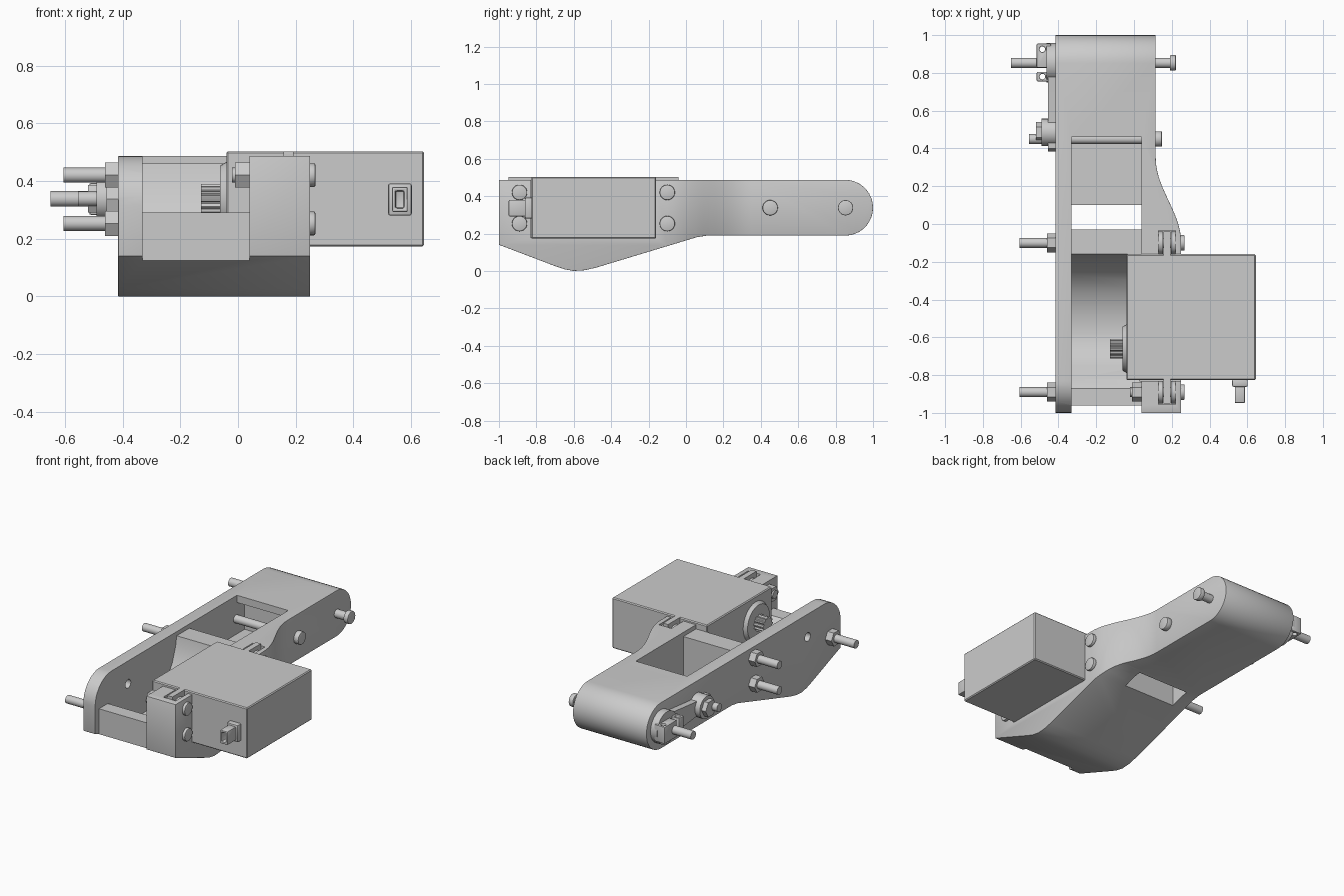
import bpy, bmesh, math
from mathutils import Matrix, Vector

if "Cube" in bpy.data.objects:
    bpy.data.objects.remove(bpy.data.objects["Cube"])

grey = bpy.data.materials.new("plain_grey")
grey.diffuse_color = (0.6, 0.6, 0.6, 1)
grey.use_nodes = True
grey.node_tree.nodes["Principled BSDF"].inputs["Base Color"].default_value = grey.diffuse_color


def finish(name, bm):
    bmesh.ops.recalc_face_normals(bm, faces=bm.faces)
    me = bpy.data.meshes.new(name)
    bm.to_mesh(me)
    bm.free()
    me.materials.append(grey)
    ob = bpy.data.objects.new(name, me)
    bpy.context.collection.objects.link(ob)
    return ob


def prism(name, pts, axis, lo, hi):
    """Extrude a 2D outline along an axis: x takes (y,z), y takes (x,z), z takes (x,y)."""
    place = {'x': lambda p: (lo, p[0], p[1]),
             'y': lambda p: (p[0], lo, p[1]),
             'z': lambda p: (p[0], p[1], lo)}[axis]
    bm = bmesh.new()
    face = bm.faces.new([bm.verts.new(place(p)) for p in pts])
    new = bmesh.ops.extrude_face_region(bm, geom=[face])["geom"]
    step = Vector([hi - lo if a == axis else 0 for a in 'xyz'])
    bmesh.ops.translate(bm, vec=step, verts=[v for v in new if isinstance(v, bmesh.types.BMVert)])
    return finish(name, bm)


def box(name, x0, x1, y0, y1, z0, z1):
    return prism(name, [(x0, y0), (x1, y0), (x1, y1), (x0, y1)], 'z', z0, z1)


def rod(name, x0, x1, y, z, r, sides=24, r2=None):
    """Cylinder, cone or hexagon lying along x."""
    bm = bmesh.new()
    bmesh.ops.create_cone(bm, cap_ends=True, segments=sides, radius1=r,
                          radius2=r if r2 is None else r2, depth=x1 - x0)
    bmesh.ops.transform(bm, verts=bm.verts, matrix=Matrix.Translation(((x0 + x1) / 2, y, z))
                        @ Matrix.Rotation(math.pi / 2, 4, 'Y'))
    return finish(name, bm)


def apply_mod(ob, kind, **settings):
    bpy.context.view_layer.objects.active = ob
    mod = ob.modifiers.new(kind, kind)
    for key, value in settings.items():
        setattr(mod, key, value)
    bpy.ops.object.modifier_apply(modifier=mod.name)


def boolean(ob, cutter, operation='DIFFERENCE'):
    apply_mod(ob, 'BOOLEAN', object=cutter, operation=operation, solver='EXACT')
    bpy.data.objects.remove(cutter, do_unlink=True)


def bevel(ob, width, segments=2):
    apply_mod(ob, 'BEVEL', width=width, segments=segments, limit_method='ANGLE',
              angle_limit=math.radians(50))


# --- bracket body: side outline crossed with plan outline ---
TOP, AXIS = 0.487, 0.338
side = [(-1, TOP), (-1, 0.14), (-0.7, 0.026), (-0.65, 0.009), (-0.6, 0), (-0.54, 0.004),
        (-0.48, 0.018), (0, 0.163), (0.06, 0.181), (0.12, 0.19)]
side += [(0.851 + 0.149 * math.cos(a), AXIS + 0.149 * math.sin(a))
         for a in [math.radians(-90 + 10 * i) for i in range(19)]]
plan = [(-0.415, 1.1), (-0.415, -1.1), (0.25, -1.1)]
plan += [(0.115 + 0.0675 * (1 + math.cos(math.pi * i / 14)), -0.1 + 0.45 * i / 14) for i in range(15)]
plan += [(0.115, 1.1)]
body = prism("bracket_body", side, 'x', -0.6, 0.4)
boolean(body, prism("plan_cutter", plan, 'z', -0.2, 0.8), 'INTERSECT')
bevel(body, 0.012)

# servo bay with curved floor and lowered cross wall
bay = [(-1.1, 0.6), (-1.1, 0.29), (-0.87, 0.29), (-0.82, 0.255), (-0.75, 0.16), (-0.67, 0.1),
       (-0.58, 0.08), (-0.47, 0.09), (-0.36, 0.13), (-0.27, 0.2), (-0.205, 0.3), (-0.17, 0.4),
       (-0.16, 0.46), (-0.03, 0.46), (-0.03, 0.6)]
boolean(body, prism("bay_cutter", bay, 'x', -0.33, 0.04))
# recessed front bar, rear pocket, through opening, servo seat
for cut in [(-0.33, 0.04, -1.1, -0.96, -0.1, 0.7),
            (-0.33, 0.04, -0.03, 0.46, 0.235, 0.7),
            (-0.33, 0.04, 0.3, 0.54, 0.235, 0.44),
            (-0.33, 0.04, -0.03, 0.1, -0.1, 0.4),
            (0.03, 0.4, -0.83, -0.16, 0.175, 0.7),
            (0.13, 0.22, -0.955, -0.8, 0.18, 0.7),
            (0.13, 0.22, -0.2, -0.035, 0.18, 0.7)]:
    boolean(body, box("box_cutter", *cut))
# rounded front corner of the left wall
corner = [(-1.05, 0.6), (-1.05, TOP - 0.17), (-1, TOP - 0.17)]
corner += [(-0.83 - 0.17 * math.cos(a), TOP - 0.17 + 0.17 * math.sin(a))
           for a in [math.radians(10 * i) for i in range(1, 10)]]
corner += [(-0.83, 0.6)]
boolean(body, prism("corner_cutter", corner, 'x', -0.6, -0.32))
# pivot hole opposite the servo shaft
boolean(body, rod("hole_cutter", -0.6, -0.25, -0.66, AXIS, 0.028))

# --- servo motor ---
case = box("servo_case", -0.04, 0.645, -0.827, -0.16, 0.173, 0.503)
bevel(case, 0.006, 1)
box("servo_ears", 0.157, 0.193, -0.95, -0.04, 0.18, 0.503)
rod("servo_shaft_collar", -0.062, -0.03, -0.66, AXIS, 0.115, 32, 0.135)
gear = [(-0.66 + r * math.cos(a), AXIS + r * math.sin(a))
        for i in range(48) for a in [math.tau * i / 48] for r in [0.052 if i % 4 < 2 else 0.044]]
prism("servo_spline", gear, 'x', -0.128, -0.05)
# cable socket and hollow plug
bevel(box("cable_socket", 0.52, 0.602, -0.862, -0.82, 0.28, 0.392), 0.008)
plug = box("cable_plug", 0.534, 0.588, -0.948, -0.85, 0.292, 0.38)
boolean(plug, box("plug_cutter", 0.546, 0.576, -1, -0.9, 0.306, 0.366))
bevel(plug, 0.006)

# --- mounting screws: (y, z, left end) ---
for y, z, end in [(-0.1, 0.42, -0.605), (-0.1, 0.253, -0.605),
                  (-0.89, 0.253, -0.605), (-0.89, 0.42, -0.02)]:
    rod("mounting_screw", end, 0.26, y, z, 0.026)
    bevel(rod("screw_head", 0.24, 0.268, y, z, 0.041), 0.005)
    nut = -0.46 if end < -0.5 else -0.01
    rod("hex_nut", nut, nut + 0.05, y, z, 0.05, 6)
    for x in (0.13, 0.197):
        rod("ear_washer", x, x + 0.023, y, z, 0.06)

# --- joint pins through the arm ---
rod("end_pin", -0.65, 0.2, 0.853, AXIS, 0.027)
bevel(rod("end_pin_head", 0.19, 0.222, 0.853, AXIS, 0.041), 0.005)
rod("middle_pin", -0.555, 0.13, 0.45, AXIS, 0.026)
bevel(rod("middle_pin_head", 0.11, 0.148, 0.45, AXIS, 0.041), 0.005)

# --- horn on the left face ---
arm = [(0.4, AXIS - 0.045), (0.56, AXIS - 0.05), (0.85, AXIS - 0.08),
       (0.85, AXIS + 0.08), (0.56, AXIS + 0.05), (0.4, AXIS + 0.045), (0.385, AXIS)]
prism("horn_arm", arm, 'x', -0.455, -0.41)
rod("horn_disc", -0.462, -0.41, 0.853, AXIS, 0.105, 32)
for y0, y1 in [(0.755, 0.806), (0.828, 0.955)]:
    clamp = box("horn_clamp", -0.515, -0.44, y0, y1, AXIS - 0.055, AXIS + 0.055)
    yc = 0.78 if y0 < 0.8 else 0.925
    hole = [(-0.485 + 0.015 * math.cos(math.tau * i / 16), yc + 0.015 * math.sin(math.tau * i / 16))
            for i in range(16)]
    boolean(clamp, prism("clamp_hole_cutter", hole, 'z', 0, 0.7))
    bevel(clamp, 0.006)
rod("arm_boss", -0.49, -0.41, 0.485, AXIS, 0.073)
rod("arm_nut", -0.52, -0.48, 0.485, AXIS, 0.055, 6)

# --- smooth round surfaces, keep edges crisp ---
for ob in bpy.context.scene.objects:
    ob.select_set(True)
bpy.context.view_layer.objects.active = body
bpy.ops.object.shade_smooth_by_angle(angle=math.radians(30))
